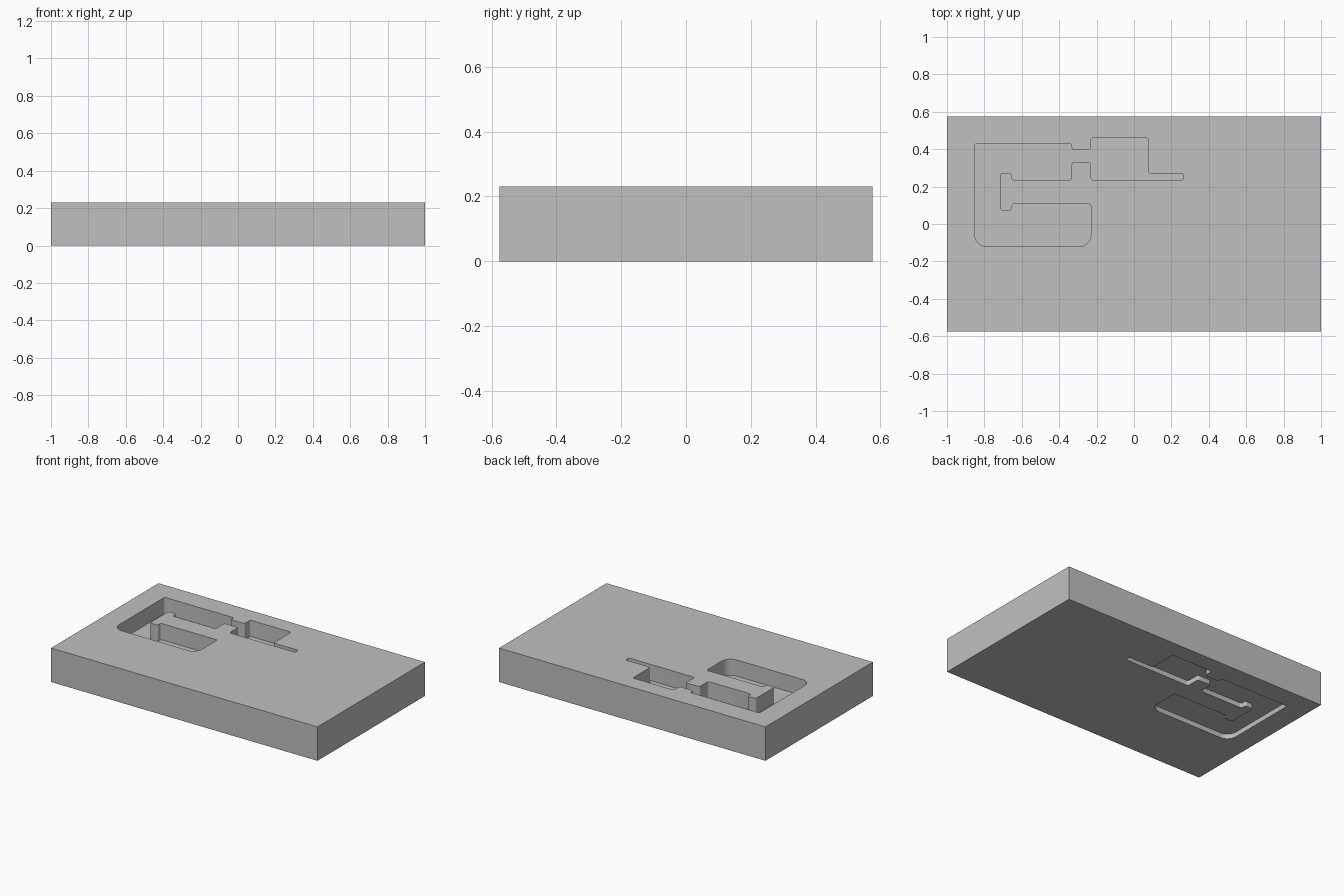
import bpy
import bmesh
from math import cos, sin, pi
from mathutils import Vector

cube = bpy.data.objects.get("Cube")
if cube:
    bpy.data.objects.remove(cube, do_unlink=True)

WIDTH, DEPTH, HEIGHT = 2.0, 1.152, 0.23
FLOOR_BOTTOM, FLOOR_TOP = 0.033, 0.12
SMALL, LARGE = 0.012, 0.065   # corner radii

grey = bpy.data.materials.new("light grey")
grey.use_nodes = True
colour = (0.527, 0.527, 0.527, 1)
grey.diffuse_color = colour
grey.node_tree.nodes["Principled BSDF"].inputs["Base Color"].default_value = colour

# Pocket outline, listed clockwise from its back corner
left, right = -0.852, -0.23
neck, hook, inner = -0.333, -0.654, -0.714
OUTLINE = [
    (left, 0.43), (neck, 0.43), (neck, 0.397), (right, 0.397),
    (right, 0.46), (0.077, 0.46), (0.077, 0.27), (0.265, 0.27),
    (0.265, 0.236), (right, 0.236), (right, 0.33), (neck, 0.33),
    (neck, 0.236), (hook, 0.236), (hook, 0.273), (inner, 0.273),
    (inner, 0.072), (hook, 0.072), (hook, 0.107), (right, 0.107),
    (right, -0.12), (left, -0.12),
]


def rounded(points):
    """Replace each right-angle corner with a fillet arc."""
    result = []
    for i, p in enumerate(points):
        corner = Vector(p)
        a = (Vector(points[i - 1]) - corner).normalized()
        b = (Vector(points[(i + 1) % len(points)]) - corner).normalized()
        radius, steps = (LARGE, 10) if p[1] < 0 else (SMALL, 4)
        centre = corner + (a + b) * radius
        for s in range(steps + 1):
            t = s / steps * pi / 2
            result.append(centre - b * radius * cos(t) - a * radius * sin(t))
    return result


def prism(name, points, z0, z1):
    """Extrude a flat outline between two heights."""
    bm = bmesh.new()
    base = bm.faces.new([bm.verts.new((p[0], p[1], z0)) for p in points])
    top = bmesh.ops.extrude_face_region(bm, geom=[base])["geom"]
    verts = [v for v in top if isinstance(v, bmesh.types.BMVert)]
    bmesh.ops.translate(bm, verts=verts, vec=(0, 0, z1 - z0))
    bmesh.ops.recalc_face_normals(bm, faces=bm.faces)
    mesh = bpy.data.meshes.new(name)
    bm.to_mesh(mesh)
    bm.free()
    mesh.materials.append(grey)
    obj = bpy.data.objects.new(name, mesh)
    bpy.context.collection.objects.link(obj)
    return obj


# Solid block
x, y = WIDTH / 2, DEPTH / 2
block = prism("block", [(-x, -y), (x, -y), (x, y), (-x, y)], 0, HEIGHT)

# Deep pocket above, shallow recess below, sharing one outline
outline = rounded(OUTLINE)
cutters = [
    prism("upper_pocket_cutter", outline, FLOOR_TOP, HEIGHT + 0.1),
    prism("lower_recess_cutter", outline, -0.1, FLOOR_BOTTOM),
]
bpy.ops.object.select_all(action="DESELECT")
block.select_set(True)
bpy.context.view_layer.objects.active = block
for cutter in cutters:
    cut = block.modifiers.new(cutter.name, "BOOLEAN")
    cut.operation = "DIFFERENCE"
    cut.solver = "EXACT"
    cut.object = cutter
    bpy.ops.object.modifier_apply(modifier=cut.name)
    bpy.data.objects.remove(cutter, do_unlink=True)

bpy.ops.object.shade_smooth_by_angle(angle=pi / 6)
